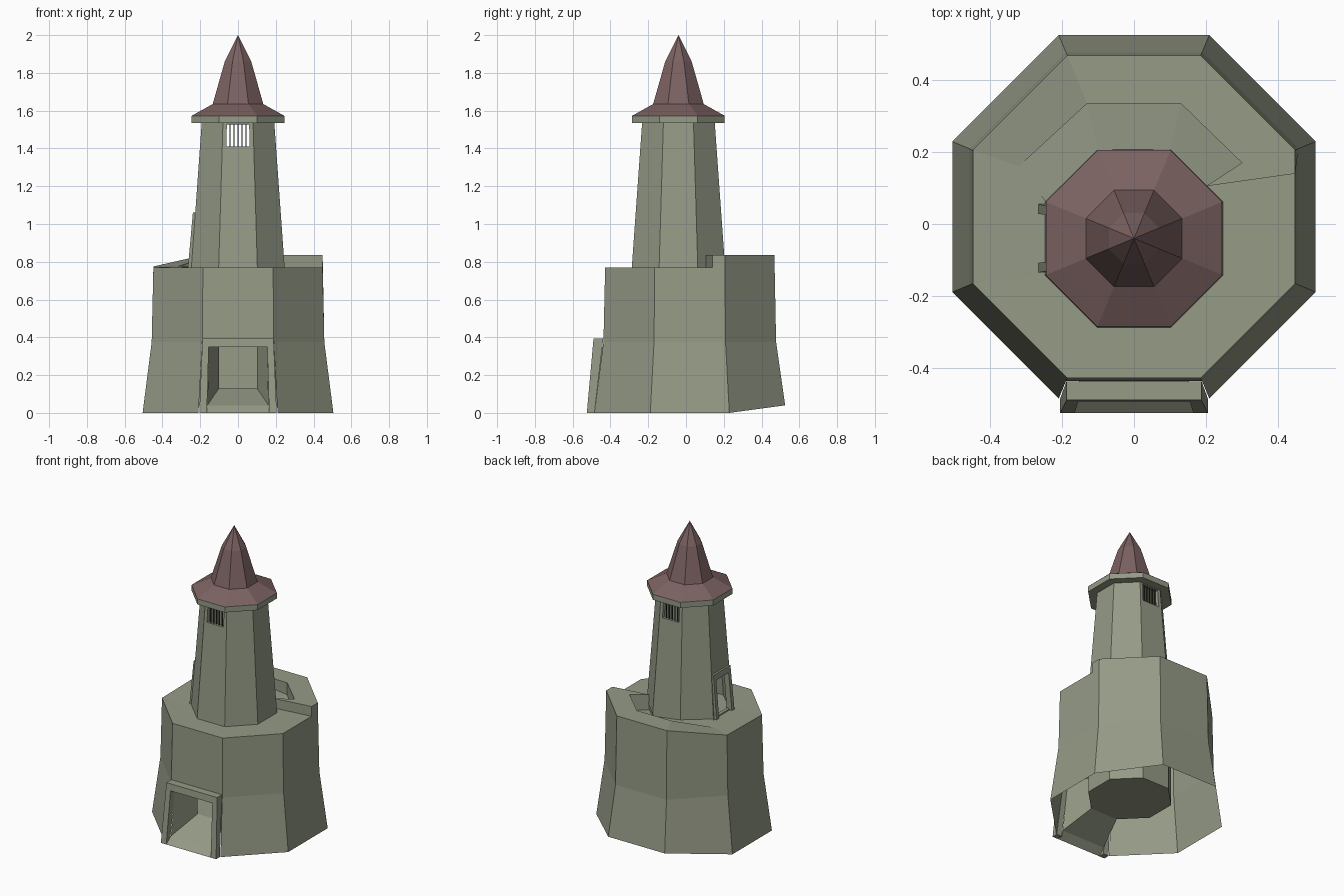
import bpy, bmesh, math
from mathutils import Vector as V

if "Cube" in bpy.data.objects:
    bpy.data.objects.remove(bpy.data.objects["Cube"])


def material(name, col):
    m = bpy.data.materials.new(name)
    m.diffuse_color = (*col, 1)
    m.use_nodes = True
    m.node_tree.nodes["Principled BSDF"].inputs["Base Color"].default_value = m.diffuse_color
    return m


STONE = material("grey_green_stone", (0.30, 0.325, 0.24))
ROOF = material("dull_red_roof", (0.20, 0.12, 0.12))
IRON = material("dark_iron", (0.06, 0.045, 0.045))
TC = V((0, -0.04, 0))      # tower axis
BC = V((0, 0.02, 0))       # base axis


def build(name, faces, mat, thick=0):
    bm = bmesh.new()
    for f in faces:
        bm.faces.new([bm.verts.new(p) for p in f])
    bmesh.ops.remove_doubles(bm, verts=bm.verts, dist=0.0005)
    bmesh.ops.recalc_face_normals(bm, faces=bm.faces)
    me = bpy.data.meshes.new(name)
    bm.to_mesh(me)
    bm.free()
    me.materials.append(mat)
    ob = bpy.data.objects.new(name, me)
    bpy.context.collection.objects.link(ob)
    if thick:
        s = ob.modifiers.new("wall", 'SOLIDIFY')
        s.thickness = thick
        s.offset = -1
    return ob


def oct_ring(c, apothem, z):
    r = apothem / math.cos(math.pi / 8)
    return [V((c.x + r * math.cos(a), c.y + r * math.sin(a), z))
            for a in (math.pi / 8 + k * math.pi / 4 for k in range(8))]


def bridge(a, b, skip=()):
    n = len(a)
    return [[a[i], a[(i + 1) % n], b[(i + 1) % n], b[i]] for i in range(n) if i not in skip]


def holed(p00, p10, p11, p01, u0, u1, t0, t1):
    """Quad with a rectangular opening."""
    P = lambda u, t: p00.lerp(p10, u).lerp(p01.lerp(p11, u), t)
    out = [P(0, 0), P(1, 0), P(1, 1), P(0, 1)]
    inn = [P(u0, t0), P(u1, t0), P(u1, t1), P(u0, t1)]
    return bridge(out, inn)


def arch(name, outer, inner, front, back):
    """Three sided door surround, from (u, z) outlines."""
    loops = [[front(*p) for p in outer], [front(*p) for p in inner],
             [back(*p) for p in inner], [back(*p) for p in outer]]
    faces = [[a[i], a[i + 1], b[i + 1], b[i]]
             for a, b in zip(loops, loops[1:] + loops[:1]) for i in range(3)]
    faces += [[l[i] for l in loops] for i in (0, 3)]
    return build(name, faces, STONE)


# Base walls: flared foot, stepped top edge, gap at the front for the gate
foot = oct_ring(BC, 0.505, 0)
foot[1].z = foot[2].z = 0.04
mid = oct_ring(BC, 0.457, 0.375)
top = oct_ring(BC, 0.448, 0.77)
for k, z in enumerate((0.835, 0.835, 0.835, 0.775)):
    top[k].z = z
s_low, s_high = V((0.448, 0.14, 0.77)), V((0.448, 0.14, 0.835))
faces = bridge(foot, mid, skip=(5,)) + bridge(mid, top, skip=(7,))
faces.append([mid[7], mid[0], top[0], s_high, s_low, top[7]])
build("base_walls", faces, STONE)

# Roof deck: flat front, rising back, sunken walkway round the tower
tower_foot = oct_ring(TC, 0.245, 0.77)
outer = [s_high] + top + [s_low]
notch = V((0.2, 0.105, 0.835))
crease = [notch, V((0.3, 0.17, 0.835)), V((0.13, 0.335, 0.835)),
          V((-0.13, 0.335, 0.835)), V((-0.32, 0.16, 0.775))]
inner = crease + tower_foot[4:] + [V((0.2, 0.105, 0.77))]
deck = [[outer[i], outer[i + 1], inner[i + 1], inner[i]] for i in range(9) if i != 4]
deck.append([outer[4], outer[5], inner[5], tower_foot[3], inner[4]])
deck.append([s_low, s_high, notch, inner[-1]])
drops = (0.11, 0.11, 0.08, 0.05, 0.0)
low = [p - V((0, 0, d)) for p, d in zip(crease, drops)]
rim = [V((p.x, p.y, l.z)) for p, l in zip(tower_foot[:4], low[1:])]
deck += [[crease[i], crease[i + 1], low[i + 1], low[i]] for i in range(3)]
deck.append([crease[3], crease[4], low[3]])
deck += [[low[i + 1], low[i + 2], rim[i + 1], rim[i]] for i in range(3)]
deck.append([low[0], low[1], rim[0]])
build("roof_deck", deck, STONE)

# Gate surround
arch("gate_surround",
     [(-0.205, 0), (-0.188, 0.395), (0.188, 0.395), (0.205, 0)],
     [(-0.165, 0), (-0.155, 0.35), (0.155, 0.35), (0.165, 0)],
     lambda u, z: V((u, -0.525 + 0.09 * z, z)),
     lambda u, z: V((u, -0.485 + 0.12 * z, z)))

# Entrance passage with sloping floor, and the round chamber behind
room_low, room_top = oct_ring(TC, 0.244, 0.13), oct_ring(TC, 0.244, 0.77)
lintel = [V((p.x, p.y, 0.35)) for p in (room_low[5], room_low[6])]
sill = [V((-0.165, -0.525, 0)), V((0.165, -0.525, 0))]
a = [V((-0.162, -0.48, 0.04)), V((0.162, -0.48, 0.04)),
     V((0.155, -0.445, 0.35)), V((-0.155, -0.445, 0.35))]
b = [room_low[5], room_low[6], lintel[1], lintel[0]]
faces = [[sill[0], sill[1], a[1], a[0]]] + bridge(a, b)
faces += bridge(room_low, room_top, skip=(5,))
faces += [[lintel[0], lintel[1], room_top[6], room_top[5]], room_low, room_top]
build("entrance_passage", faces, STONE)

# Tower shaft with front and back windows and a left doorway
t_low, t_high = oct_ring(TC, 0.247, 0.77), oct_ring(TC, 0.192, 1.54)
faces = bridge(t_low, t_high, skip=(1, 3, 5))
for k, hole in ((1, (0.13, 0.87, 0.83, 0.985)), (5, (0.13, 0.87, 0.83, 0.985)),
                (3, (0.14, 0.86, 0.01, 0.32))):
    n = (k + 1) % 8
    faces += holed(t_low[k], t_low[n], t_high[n], t_high[k], *hole)
build("tower_shaft", faces, STONE, 0.025)

# Tower door surround
arch("tower_door_surround",
     [(-0.135, 0.765), (-0.13, 1.06), (0.05, 1.06), (0.055, 0.765)],
     [(-0.108, 0.765), (-0.105, 1.02), (0.025, 1.02), (0.028, 0.765)],
     lambda u, z: V((-0.265 + 0.09 * (z - 0.77), u, z)),
     lambda u, z: V((-0.235 + 0.07 * (z - 0.77), u, z)))

# Window bars
bars = []
for side in (-1, 1):
    for i in range(5):
        x, y = -0.042 + 0.021 * i, TC.y + side * 0.187
        sq = [(x + dx, y + dy) for dx, dy in
              ((-.003, -.003), (.003, -.003), (.003, .003), (-.003, .003))]
        bars += bridge([V((*p, 1.40)) for p in sq], [V((*p, 1.54)) for p in sq])
build("window_bars", bars, IRON)

# Eaves slab and spire
e0, e1 = oct_ring(TC, 0.245, 1.535), oct_ring(TC, 0.245, 1.572)
build("eaves_slab", bridge(e0, e1) + [e0, e1], STONE)
r0, r1, r2 = oct_ring(TC, 0.245, 1.573), oct_ring(TC, 0.134, 1.635), oct_ring(TC, 0.07, 1.86)
tip = V((0, TC.y, 2.0))
faces = bridge(r0, r1) + bridge(r1, r2) + [[r2[i], r2[(i + 1) % 8], tip] for i in range(8)]
build("spire_roof", faces, ROOF)
